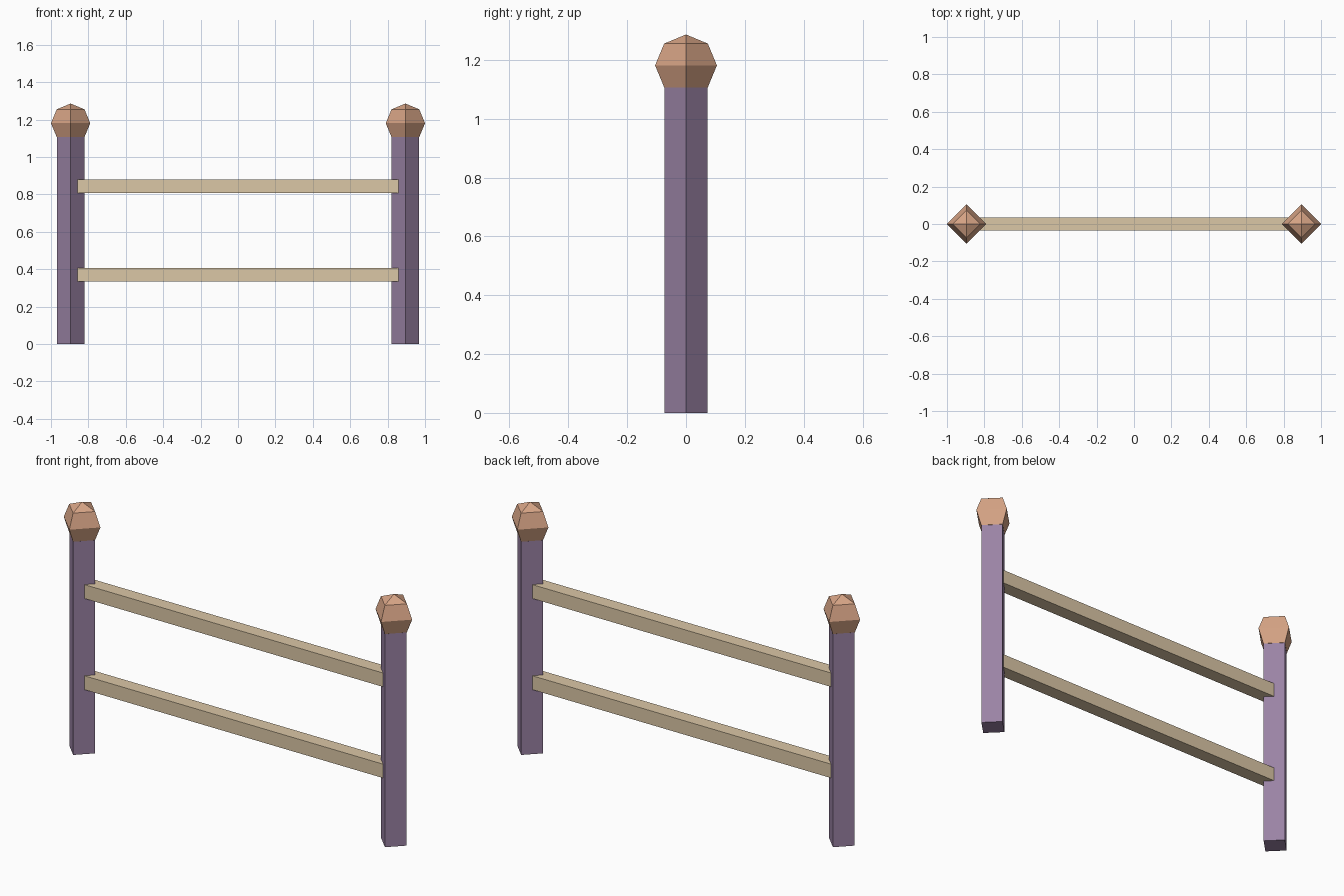
import bpy
import bmesh
import math

default_cube = bpy.data.objects.get("Cube")
if default_cube:
    bpy.data.objects.remove(default_cube, do_unlink=True)


def make_material(name, rgb):
    mat = bpy.data.materials.new(name)
    mat.use_nodes = True
    color = (*rgb, 1.0)
    mat.diffuse_color = color
    mat.node_tree.nodes["Principled BSDF"].inputs["Base Color"].default_value = color
    return mat


def add_object(name, bm, mat, location):
    bmesh.ops.recalc_face_normals(bm, faces=bm.faces)
    mesh = bpy.data.meshes.new(name)
    bm.to_mesh(mesh)
    bm.free()
    mesh.materials.append(mat)
    obj = bpy.data.objects.new(name, mesh)
    obj.location = location
    bpy.context.collection.objects.link(obj)
    return obj


def four_sided_lathe(profile):
    """Turn (radius, height) points into a closed solid with corners on the axes."""
    bm = bmesh.new()
    rings = []
    for radius, z in profile:
        if radius == 0:
            rings.append([bm.verts.new((0, 0, z))] * 4)
        else:
            angles = [i * math.pi / 2 for i in range(4)]
            rings.append([bm.verts.new((radius * math.cos(a), radius * math.sin(a), z))
                          for a in angles])
    for low, high in zip(rings, rings[1:]):
        for i in range(4):
            j = (i + 1) % 4
            corners = dict.fromkeys((low[i], low[j], high[j], high[i]))
            bm.faces.new(list(corners))
    for ring in (rings[0], rings[-1]):
        if ring[0] is not ring[1]:
            bm.faces.new(ring)
    return bm


purple = make_material("dusty purple", (0.325, 0.226, 0.375))
copper = make_material("copper tan", (0.68, 0.372, 0.237))
wood = make_material("pale wood", (0.71, 0.57, 0.38))

POST_X = 0.895
POST_RADIUS = 0.073
POST_HEIGHT = 1.11
CAP_RADIUS = 0.105
CAP_Z = 1.181

# Posts with faceted ball caps
cap_profile = [(CAP_RADIUS * math.cos(t), CAP_RADIUS * math.sin(t))
               for t in (-math.pi / 4, 0, math.pi / 4)]
cap_profile = [(0, -CAP_RADIUS)] + cap_profile + [(0, CAP_RADIUS)]
for side, sign in (("left", 1), ("right", -1)):
    x = sign * POST_X
    post = four_sided_lathe([(POST_RADIUS, 0), (POST_RADIUS, POST_HEIGHT)])
    add_object(side + "_post", post, purple, (x, 0, 0))
    add_object(side + "_post_cap", four_sided_lathe(cap_profile), copper, (x, 0, CAP_Z))

# Horizontal rails
for level, z in (("lower", 0.371), ("upper", 0.844)):
    rail = bmesh.new()
    bmesh.ops.create_cube(rail, size=1)
    bmesh.ops.scale(rail, vec=(1.714, 0.072, 0.072), verts=rail.verts)
    add_object(level + "_rail", rail, wood, (0, 0, z))
